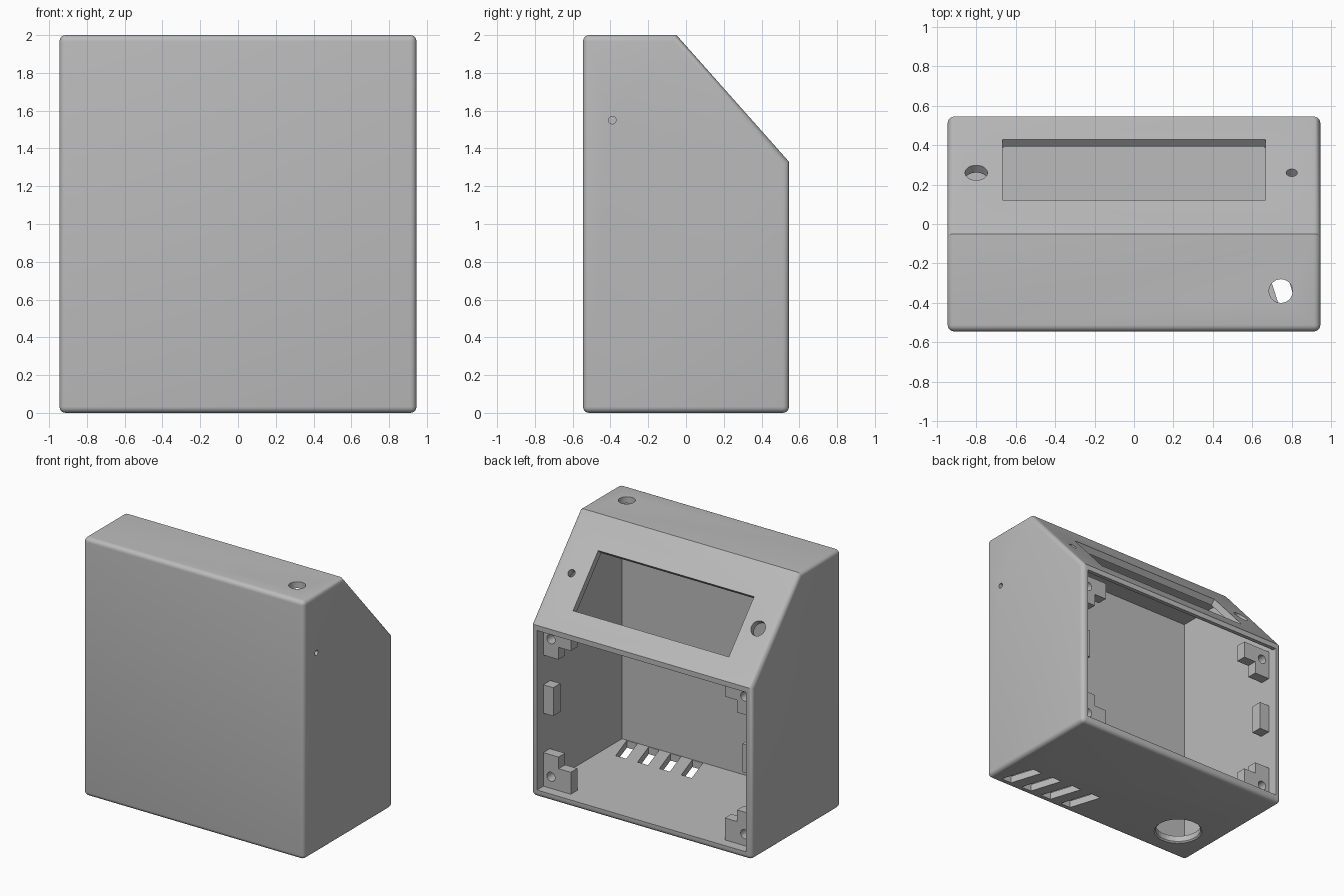
import bpy
import bmesh
import math
from mathutils import Matrix, Vector

cube = bpy.data.objects.get("Cube")
if cube:
    bpy.data.objects.remove(cube, do_unlink=True)

HALF_X, HALF_Y, WALL = 0.945, 0.545, 0.05
INNER_X = HALF_X - WALL
TILT = -math.atan2(0.67, 0.595)      # lean of the sloped panel

grey = bpy.data.materials.new("plain_grey")
grey.use_nodes = True
grey.diffuse_color = (0.5, 0.5, 0.5, 1)
grey.node_tree.nodes["Principled BSDF"].inputs["Base Color"].default_value = (0.5, 0.5, 0.5, 1)


def finish(name, bm):
    bmesh.ops.recalc_face_normals(bm, faces=bm.faces)
    mesh = bpy.data.meshes.new(name)
    bm.to_mesh(mesh)
    bm.free()
    mesh.materials.append(grey)
    obj = bpy.data.objects.new(name, mesh)
    bpy.context.collection.objects.link(obj)
    return obj


def extrude(bm, points, offset):
    """Solid made by pushing a polygon along an offset."""
    face = bm.faces.new([bm.verts.new(p) for p in points])
    new = bmesh.ops.extrude_face_region(bm, geom=[face])["geom"]
    bmesh.ops.translate(bm, vec=offset, verts=[v for v in new if isinstance(v, bmesh.types.BMVert)])


def side_prism(bm, profile, x0, x1):
    extrude(bm, [(x0, y, z) for y, z in profile], Vector((x1 - x0, 0, 0)))


def back_prism(bm, profile, y0, y1):
    extrude(bm, [(x, y0, z) for x, z in profile], Vector((0, y1 - y0, 0)))


def drill(name, center, radius, rot, depth=0.3, radius2=None):
    bm = bmesh.new()
    bmesh.ops.create_cone(bm, cap_ends=True, segments=40, radius1=radius,
                          radius2=radius2 or radius, depth=depth,
                          matrix=Matrix.Translation(center) @ rot)
    return finish(name, bm)


def cut(target, cutter):
    mod = target.modifiers.new("cut", "BOOLEAN")
    mod.operation, mod.solver, mod.object = "DIFFERENCE", "EXACT", cutter
    bpy.context.view_layer.objects.active = target
    bpy.ops.object.modifier_apply(modifier=mod.name)
    bpy.data.objects.remove(cutter, do_unlink=True)


def smooth(obj):
    bpy.ops.object.select_all(action="DESELECT")
    obj.select_set(True)
    bpy.context.view_layer.objects.active = obj
    bpy.ops.object.shade_smooth_by_angle(angle=math.radians(30))


# Outer case, rounded everywhere except the two long edges of the slope
bm = bmesh.new()
side_prism(bm, [(-HALF_Y, 0), (HALF_Y, 0), (HALF_Y, 1.33), (-0.05, 2), (-HALF_Y, 2)], -HALF_X, HALF_X)
rounded = []
for e in bm.edges:
    a, b = e.verts
    along_x = abs(a.co.x - b.co.x) > 0.1
    slope_edge = along_x and a.co.z > 1 and a.co.y > -0.1
    if not slope_edge:
        rounded.append(e)
bmesh.ops.recalc_face_normals(bm, faces=bm.faces)
bmesh.ops.bevel(bm, geom=rounded, offset=0.033, segments=5, profile=0.5, affect="EDGES")
case = finish("case", bm)

# Hollow interior, open at the back
bm = bmesh.new()
side_prism(bm, [(-HALF_Y + WALL, 0.055), (0.6, 0.055), (0.6, 1.29), (0.514, 1.29),
                (-0.072, 1.95), (-HALF_Y + WALL, 1.95)], -INNER_X, INNER_X)
cut(case, finish("cavity_cutter", bm))

# Display window in the slope
tilt = Matrix.Rotation(TILT, 4, "X")
slope_z = lambda y: 2 - (y + 0.05) * 0.67 / 0.595
bm = bmesh.new()
bmesh.ops.create_cube(bm, size=1, matrix=Matrix.Translation((0, 0.275, slope_z(0.275)))
                      @ tilt @ Matrix.Diagonal((1.335, 0.465, 0.2, 1)))
cut(case, finish("window_cutter", bm))

# Round holes in slope, top, side and floor
upright = Matrix.Identity(4)
sideways = Matrix.Rotation(math.pi / 2, 4, "Y")
cut(case, drill("knob_hole", (-0.8, 0.26, slope_z(0.26)), 0.057, tilt))
cut(case, drill("lamp_hole", (0.8, 0.26, slope_z(0.26)), 0.028, tilt))
cut(case, drill("top_hole", (0.745, -0.34, 2), 0.06, upright))
cut(case, drill("side_hole", (HALF_X, -0.39, 1.55), 0.02, sideways))
cut(case, drill("cable_hole", (-0.63, -0.25, 0), 0.165, upright))
cut(case, drill("cable_hole_flare", (-0.63, -0.25, 0), 0.215, upright, 0.08, 0.135))

# Slanted vent slots in the floor
for i in range(4):
    x = 0.85 - 0.187 * i
    bm = bmesh.new()
    extrude(bm, [(x, -0.49, -0.1), (x - 0.09, -0.49, -0.1), (x - 0.17, -0.24, -0.1),
                 (x - 0.08, -0.24, -0.1)], Vector((0, 0, 0.25)))
    cut(case, finish("vent_cutter", bm))
smooth(case)

# Screw bosses in the corners and stop blocks on the side walls
backward = Matrix.Rotation(math.pi / 2, 4, "X")
OUT = INNER_X + 0.01
for side, s in (("left", 1), ("right", -1)):
    for level, floor, step, tip, hole in (("lower", 0.045, 0.225, 0.315, 0.145),
                                          ("upper", 1.295, 1.165, 1.07, 1.21)):
        bm = bmesh.new()
        back_prism(bm, [(s * OUT, floor), (s * 0.66, floor), (s * 0.66, step),
                        (s * 0.765, step), (s * 0.765, tip), (s * OUT, tip)], 0.387, 0.467)
        boss = finish(f"{level}_{side}_screw_boss", bm)
        cut(boss, drill("screw_hole", (s * 0.83, 0.43, hole), 0.035, backward))
        smooth(boss)
    bm = bmesh.new()
    back_prism(bm, [(s * OUT, 0.62), (s * 0.81, 0.62), (s * 0.81, 0.84), (s * OUT, 0.84)], 0.38, 0.467)
    finish(f"{side}_stop_block", bm)
